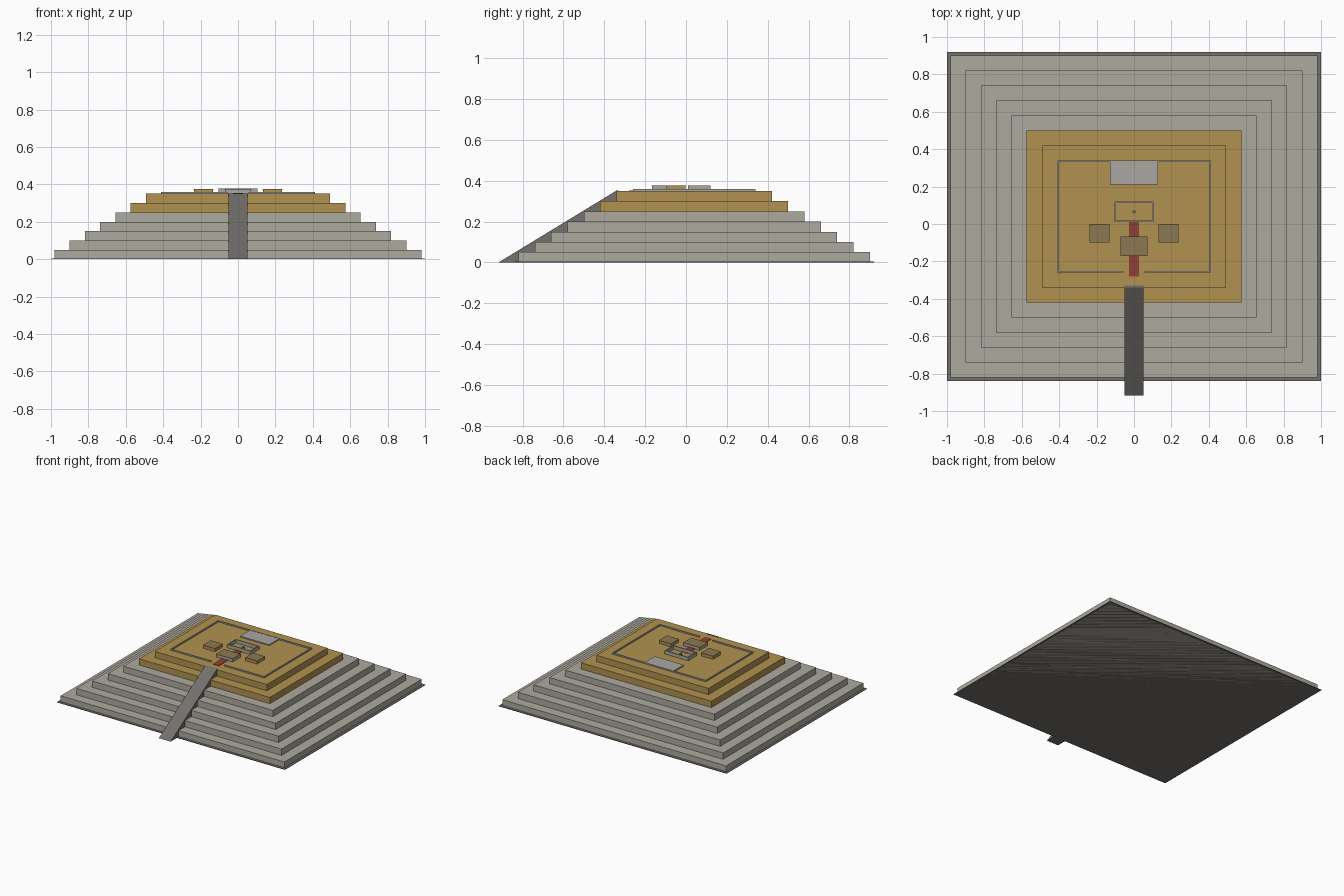
import bpy, bmesh

if "Cube" in bpy.data.objects:
    bpy.data.objects.remove(bpy.data.objects["Cube"])


def material(name, rgb):
    m = bpy.data.materials.new(name)
    m.diffuse_color = (*rgb, 1)
    m.use_nodes = True
    m.node_tree.nodes["Principled BSDF"].inputs["Base Color"].default_value = m.diffuse_color
    return m


STONE = material("stone", (0.42, 0.40, 0.35))
DARK = material("dark_stone", (0.17, 0.165, 0.15))
GOLD = material("gold_earth", (0.44, 0.29, 0.08))
ROOF = material("roof", (0.26, 0.19, 0.08))
PALE = material("pale_stone", (0.40, 0.39, 0.36))
RED = material("red", (0.28, 0.05, 0.035))


def finish(name, bm, mat):
    bmesh.ops.recalc_face_normals(bm, faces=bm.faces)
    me = bpy.data.meshes.new(name)
    bm.to_mesh(me)
    bm.free()
    me.materials.append(mat)
    ob = bpy.data.objects.new(name, me)
    bpy.context.collection.objects.link(ob)
    return ob


def boxes(name, mat, *bounds):
    """One object from boxes given as (x0, x1, y0, y1, z0, z1)."""
    bm = bmesh.new()
    for x0, x1, y0, y1, z0, z1 in bounds:
        vs = bmesh.ops.create_cube(bm, size=1)["verts"]
        for v in vs:
            v.co.x = x1 if v.co.x > 0 else x0
            v.co.y = y1 if v.co.y > 0 else y0
            v.co.z = z1 if v.co.z > 0 else z0
    return finish(name, bm, mat)


# Thin base plate
boxes("base_plate", DARK, (-1, 1, -0.84, 0.92, 0, 0.004))

# Seven stepped terraces, the top two in gold
for i in range(7):
    w = 0.982 - 0.0817 * i
    boxes(f"terrace_{i + 1}", STONE if i < 5 else GOLD,
          (-w, w, -0.82 + 0.08 * i, 0.90 - 0.08 * i, 0.05 * i, 0.05 * (i + 1)))

# Entrance ramp: triangular profile extruded across x
bm = bmesh.new()
profile = [(-0.918, 0), (-0.34, 0.352), (-0.33, 0.352), (-0.33, 0)]
face = bm.faces.new([bm.verts.new((-0.052, y, z)) for y, z in profile])
ext = bmesh.ops.extrude_face_region(bm, geom=[face])["geom"]
bmesh.ops.translate(bm, vec=(0.104, 0, 0),
                    verts=[g for g in ext if isinstance(g, bmesh.types.BMVert)])
finish("ramp", bm, DARK)

# Low enclosure wall with a gate gap at the front
t, w, f, b, z0, z1 = 0.008, 0.412, -0.26, 0.34, 0.35, 0.36
boxes("enclosure_wall", PALE,
      (-w, -w + t, f, b, z0, z1), (w - t, w, f, b, z0, z1),
      (-w + t, w - t, b - t, b, z0, z1),
      (-w + t, -0.057, f, f + t, z0, z1), (0.057, w - t, f, f + t, z0, z1))

# Processional path
boxes("red_path", RED, (-0.028, 0.028, -0.28, 0.02, 0.35, 0.353))

# Rear platform
boxes("rear_platform", PALE, (-0.127, 0.127, 0.21, 0.338, 0.35, 0.359))

# Open court with four thin walls and a small central post
w, f, b, t, z1 = 0.103, 0.01, 0.12, 0.008, 0.377
boxes("court_walls", PALE,
      (-w, -w + t, f, b, 0.35, z1), (w - t, w, f, b, 0.35, z1),
      (-w + t, w - t, f, f + t, 0.35, z1), (-w + t, w - t, b - t, b, 0.35, z1))
bm = bmesh.new()
bmesh.ops.create_cone(bm, cap_ends=True, segments=12, radius1=0.008, radius2=0.008, depth=0.012)
bmesh.ops.translate(bm, verts=bm.verts, vec=(0, 0.065, 0.356))
finish("court_post", bm, DARK)

# Front hall and the two side halls, each with a flat roof
for name, mat, x0, x1, y0, y1 in (("front_hall", PALE, -0.073, 0.073, -0.17, -0.068),
                                  ("left_hall", GOLD, -0.238, -0.132, -0.10, 0.0),
                                  ("right_hall", GOLD, 0.132, 0.238, -0.10, 0.0)):
    boxes(name, mat, (x0 + 0.003, x1 - 0.003, y0 + 0.003, y1 - 0.003, 0.35, 0.373))
    boxes(name + "_roof", ROOF, (x0, x1, y0, y1, 0.373, 0.376))
